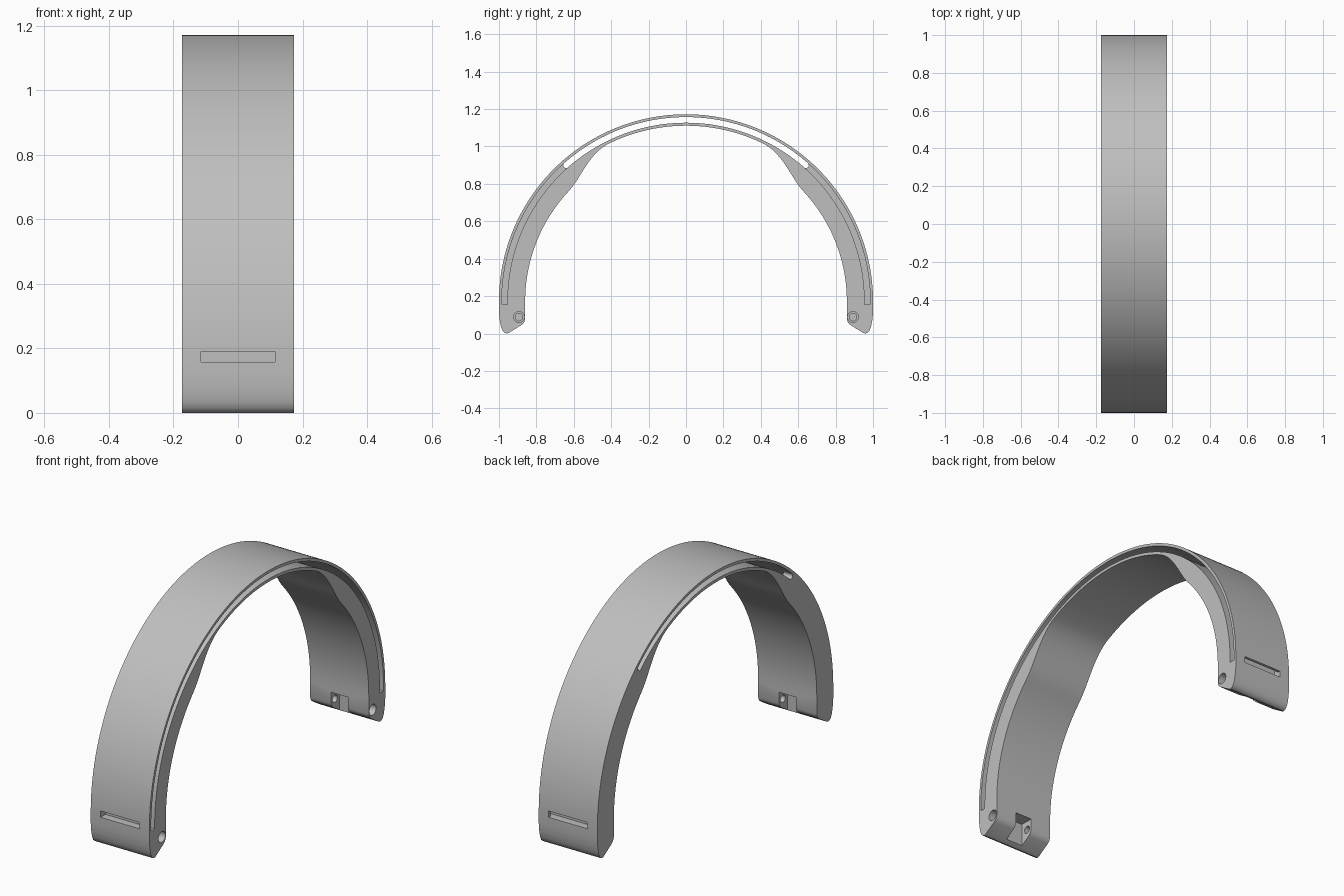
import bpy, bmesh
from math import sin, cos, pi, radians

cube = bpy.data.objects.get("Cube")
if cube:
    bpy.data.objects.remove(cube)

HALF_WIDTH = 0.174
CENTRE_Z = 0.172
SEGMENTS = 64

grey = bpy.data.materials.new("plain grey")
grey.use_nodes = True
colour = (0.52, 0.52, 0.52, 1)
grey.diffuse_color = colour
grey.node_tree.nodes["Principled BSDF"].inputs["Base Color"].default_value = colour


def polar(radius, angle):
    return (radius * cos(angle), CENTRE_Z + radius * sin(angle))


def arc(radius, start, end, steps=SEGMENTS):
    return [polar(radius, start + (end - start) * i / steps) for i in range(steps + 1)]


def circle(y, z, radius, start=0, sweep=2 * pi, steps=32):
    return [(y + radius * cos(start + sweep * i / steps),
             z + radius * sin(start + sweep * i / steps)) for i in range(steps)]


def prism(name, outline, x0, x1):
    """Extrude a (y, z) outline along x."""
    bm = bmesh.new()
    face = bm.faces.new([bm.verts.new((x0, y, z)) for y, z in outline])
    moved = bmesh.ops.extrude_face_region(bm, geom=[face])["geom"]
    verts = [v for v in moved if isinstance(v, bmesh.types.BMVert)]
    bmesh.ops.translate(bm, verts=verts, vec=(x1 - x0, 0, 0))
    bmesh.ops.recalc_face_normals(bm, faces=bm.faces)
    mesh = bpy.data.meshes.new(name)
    bm.to_mesh(mesh)
    bm.free()
    mesh.materials.append(grey)
    obj = bpy.data.objects.new(name, mesh)
    bpy.context.collection.objects.link(obj)
    return obj


def box(y0, y1, z0, z1):
    return [(y0, z0), (y1, z0), (y1, z1), (y0, z1)]


def inner_radius(angle):
    """Thick legs that blend into a thin crown."""
    t = min(max((angle - radians(43)) / radians(21), 0), 1)
    return 0.86 + 0.079 * t * t * (3 - 2 * t)


# Arch band: half profile, then mirrored
half = arc(1, pi / 2, 0)
half += [(1, 0.11), (0.996, 0.07), (0.989, 0.035), (0.98, 0.014), (0.968, 0.003),
         (0.957, 0), (0.946, 0.004), (0.88, 0.045), (0.867, 0.056), (0.86, 0.075)]
angles = [pi / 2 * i / SEGMENTS for i in range(SEGMENTS + 1)]
half += [polar(inner_radius(a), a) for a in angles]
profile = half + [(-y, z) for y, z in reversed(half[1:-1])]
band = prism("arch_band", profile, -HALF_WIDTH, HALF_WIDTH)

cutters = []

# Long strap channel, open on the left side only
OUT, IN, END = 0.985, 0.955, 0.155
channel = [(OUT, END)] + arc(OUT, 0, pi, 2 * SEGMENTS) + [(-OUT, END), (-IN, END)]
channel += arc(IN, pi, 0, 2 * SEGMENTS) + [(IN, END)]
cutters.append(prism("channel_cutter", channel, -0.118, 0.3))

# Crown slot with rounded ends, right through the band
a0, a1 = radians(48.6), radians(131.4)
mid, r = (OUT + IN) / 2, (OUT - IN) / 2
slot = arc(OUT, a0, a1) + circle(*polar(mid, a1), r, a1, pi, 10)[1:]
slot += arc(IN, a1, a0) + circle(*polar(mid, a0), r, a0 + pi, pi, 10)[1:]
cutters.append(prism("crown_slot_cutter", slot, -0.3, 0.3))

# Strap slits, hinge notches and pin holes on both legs
for side, leg in ((-1, "front"), (1, "back")):
    pin_y, pin_z = side * 0.893, 0.088
    cutters += [
        prism(leg + "_slit_cutter", box(side * 0.968, side * 1.1, 0.157, 0.191), -0.115, 0.115),
        prism(leg + "_notch_cutter", box(side * 0.8, side * 0.932, -0.1, 0.135), -0.05, 0.05),
        prism(leg + "_pin_cutter", circle(pin_y, pin_z, 0.02), -0.12, 0.25),
        prism(leg + "_pin_head_cutter", circle(pin_y, pin_z, 0.029), 0.125, 0.3),
    ]

for cutter in cutters:
    cutter.hide_render = True
    cut = band.modifiers.new(cutter.name, "BOOLEAN")
    cut.operation = "DIFFERENCE"
    cut.solver = "EXACT"
    cut.object = cutter

# Bake the cuts and shade
bpy.ops.object.select_all(action="DESELECT")
band.select_set(True)
bpy.context.view_layer.objects.active = band
for cut in list(band.modifiers):
    bpy.ops.object.modifier_apply(modifier=cut.name)
for cutter in cutters:
    bpy.data.objects.remove(cutter)
bpy.ops.object.shade_smooth_by_angle(angle=radians(30))
